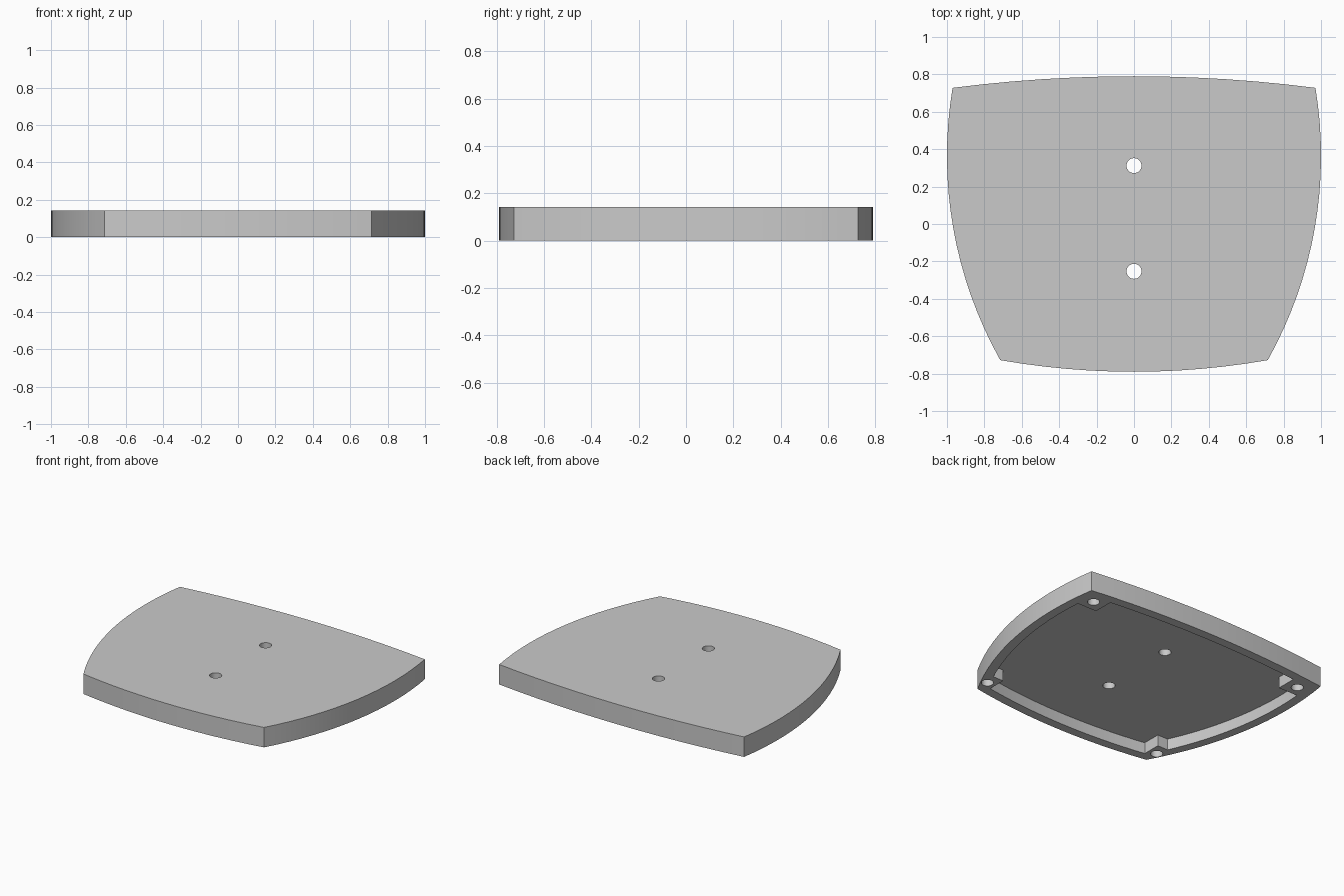
import bpy, bmesh, math
from mathutils import Vector

if "Cube" in bpy.data.objects:
    bpy.data.objects.remove(bpy.data.objects["Cube"], do_unlink=True)

HEIGHT, DEPTH, WALL = 0.143, 0.08, 0.065
HOLE_R = 0.04
POST_Y, POST_FRONT_X, POST_BACK_X = 0.54, 0.655, 0.775

grey = bpy.data.materials.new("plain grey")
grey.use_nodes = True
colour = (0.59, 0.59, 0.59, 1)
grey.diffuse_color = colour
grey.node_tree.nodes["Principled BSDF"].inputs["Base Color"].default_value = colour


def arc(a, b, c, steps):
    """Points on the circle from a through b to c, leaving out c."""
    a, b, c = Vector(a), Vector(b), Vector(c)
    p, q = b - a, c - a
    d = 2 * p.cross(q)
    centre = a + Vector((q.y * p.dot(p) - p.y * q.dot(q),
                         p.x * q.dot(q) - q.x * p.dot(p))) / d
    start, end = a - centre, c - centre
    sweep = math.atan2(start.cross(end), start.dot(end))
    base, r = math.atan2(start.y, start.x), start.length
    return [centre + r * Vector((math.cos(base + sweep * i / steps),
                                 math.sin(base + sweep * i / steps)))
            for i in range(steps)]


def inset(points, amount):
    """Move a counter-clockwise outline inwards by an even distance."""
    result = []
    for i, p in enumerate(points):
        n1 = (p - points[i - 1]).normalized()
        n2 = (points[(i + 1) % len(points)] - p).normalized()
        n1, n2 = Vector((-n1.y, n1.x)), Vector((-n2.y, n2.x))
        result.append(p + (n1 + n2) * amount / (1 + n1.dot(n2)))
    return result


def post_corner(p):
    """Inner corner of the post in the same quarter as p."""
    x = POST_BACK_X if p.y > 0 else POST_FRONT_X
    return Vector((math.copysign(x, p.x), math.copysign(POST_Y, p.y)))


def in_post(p):
    c = post_corner(p)
    return abs(p.x) > abs(c.x) and abs(p.y) > abs(c.y)


def notch(points):
    """Replace the outline inside each post by the post's square corner."""
    result = []
    for i, p in enumerate(points):
        q = points[(i + 1) % len(points)]
        if not in_post(p):
            result.append(p)
        if in_post(p) != in_post(q):
            lo, hi = p, q
            for _ in range(30):
                mid = (lo + hi) / 2
                if in_post(mid) == in_post(p):
                    lo = mid
                else:
                    hi = mid
            result.append(lo)
            if in_post(q):
                result.append(post_corner(q))
    return result


def prism(name, points, z0, z1):
    """Closed solid over a counter-clockwise outline."""
    bm = bmesh.new()
    low = [bm.verts.new((p[0], p[1], z0)) for p in points]
    high = [bm.verts.new((p[0], p[1], z1)) for p in points]
    bm.faces.new(low[::-1])
    bm.faces.new(high)
    for i in range(len(points)):
        j = (i + 1) % len(points)
        bm.faces.new((low[i], low[j], high[j], high[i]))
    bm.normal_update()
    mesh = bpy.data.meshes.new(name)
    bm.to_mesh(mesh)
    bm.free()
    mesh.materials.append(grey)
    obj = bpy.data.objects.new(name, mesh)
    bpy.context.collection.objects.link(obj)
    return obj


def round_hole(x, y, z1):
    ring = [(x + HOLE_R * math.cos(t * math.tau / 32),
             y + HOLE_R * math.sin(t * math.tau / 32)) for t in range(32)]
    return prism("hole_cutter", ring, -0.1, z1)


def cut(target, cutter):
    mod = target.modifiers.new("cut", "BOOLEAN")
    mod.operation, mod.solver, mod.object = "DIFFERENCE", "EXACT", cutter
    bpy.context.view_layer.objects.active = target
    bpy.ops.object.modifier_apply(modifier=mod.name)
    bpy.data.objects.remove(cutter, do_unlink=True)


# Four bowed sides, counter-clockwise from the front right corner
front, back = (0.715, -0.728), (0.97, 0.728)
flip = lambda p: (-p[0], p[1])
outline = (arc(flip(front), (0, -0.79), front, 12)
           + arc(front, (1, 0.366), back, 16)
           + arc(back, (0, 0.79), flip(back), 12)
           + arc(flip(back), (-1, 0.366), flip(front), 16))
seat_panel = prism("seat_panel", outline, 0, HEIGHT)

# Hollow underside that leaves a square post in each corner
cut(seat_panel, prism("pocket_cutter", notch(inset(outline, WALL)), -0.1, DEPTH))

# Blind screw holes in the posts
for side in (-1, 1):
    for x, y in ((0.717, -0.626), (0.863, 0.62)):
        cut(seat_panel, round_hole(side * x, y, 0.11))

# Two holes right through the middle
for y in (-0.253, 0.312):
    cut(seat_panel, round_hole(0, y, 0.3))

bpy.ops.object.select_all(action="DESELECT")
seat_panel.select_set(True)
bpy.context.view_layer.objects.active = seat_panel
bpy.ops.object.shade_smooth_by_angle(angle=math.radians(25))
